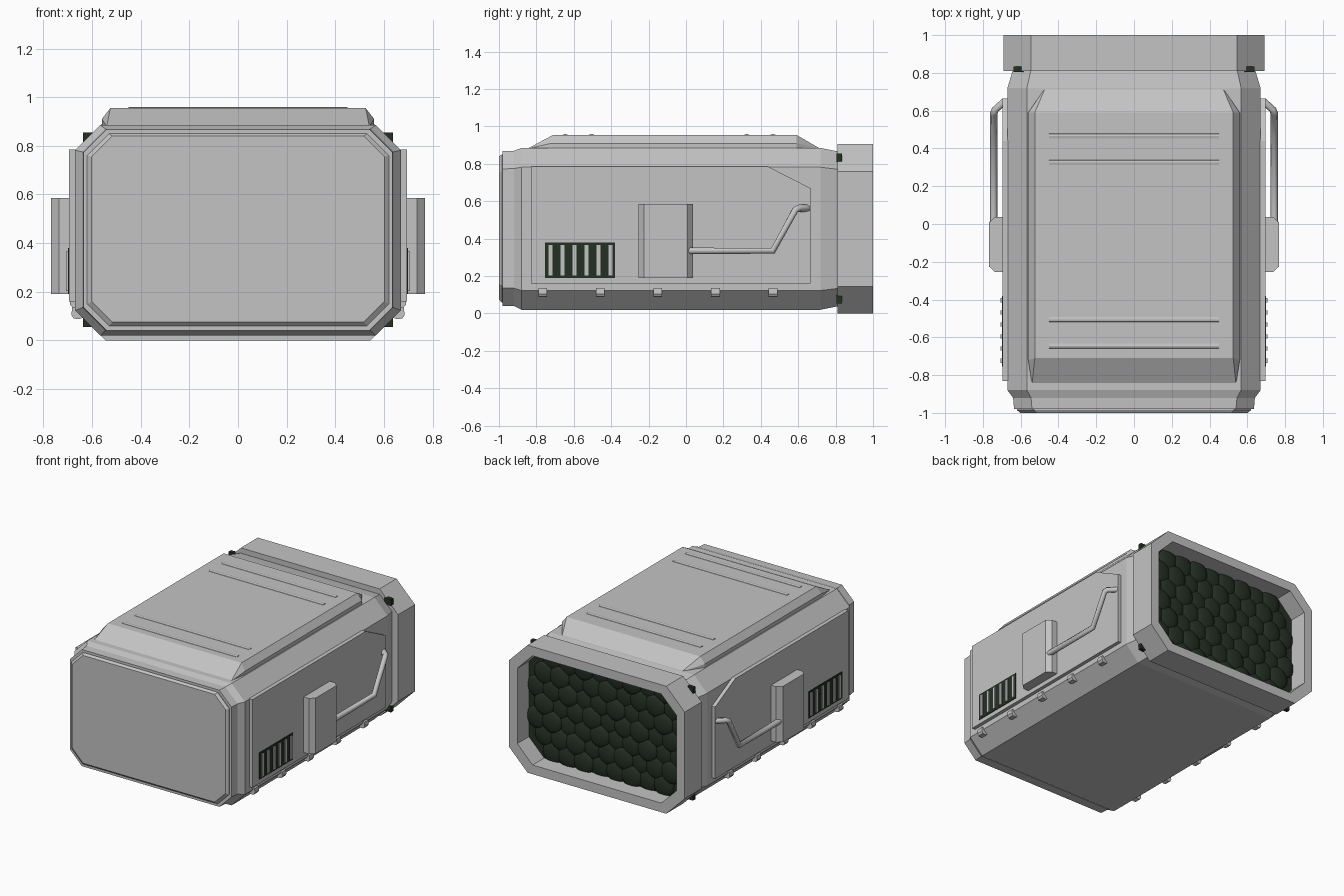
import bpy, bmesh
from mathutils import Vector, Matrix

cube = bpy.data.objects.get("Cube")
if cube:
    bpy.data.objects.remove(cube, do_unlink=True)


def material(name, colour):
    m = bpy.data.materials.new(name)
    m.use_nodes = True
    m.diffuse_color = (*colour, 1)
    m.node_tree.nodes["Principled BSDF"].inputs["Base Color"].default_value = (*colour, 1)
    return m


GREY = material("light grey metal", (0.55, 0.55, 0.55))
DARK = material("dark green", (0.018, 0.03, 0.018))


def finish(name, bm, mat):
    bmesh.ops.recalc_face_normals(bm, faces=bm.faces)
    mesh = bpy.data.meshes.new(name)
    bm.to_mesh(mesh)
    bm.free()
    mesh.materials.append(mat)
    obj = bpy.data.objects.new(name, mesh)
    bpy.context.collection.objects.link(obj)
    return obj


def loft(name, rings, mat=GREY):
    """Bridge matching rings of points and cap both ends."""
    bm = bmesh.new()
    loops = [[bm.verts.new(p) for p in ring] for ring in rings]
    for a, b in zip(loops, loops[1:]):
        for i in range(len(a)):
            j = (i + 1) % len(a)
            bm.faces.new((a[i], a[j], b[j], b[i]))
    bm.faces.new(loops[0])
    bm.faces.new(loops[-1])
    return finish(name, bm, mat)


def octagon(y, w, z0, z1, c):
    """Chamfered rectangle facing along y."""
    pts = [(w, z0 + c), (w, z1 - c), (w - c, z1), (c - w, z1),
           (-w, z1 - c), (-w, z0 + c), (c - w, z0), (w - c, z0)]
    return [(x, y, z) for x, z in pts]


def box(name, lo, hi, mat=GREY):
    rings = [[(lo[0], y, z) for y, z in ((lo[1], lo[2]), (hi[1], lo[2]), (hi[1], hi[2]), (lo[1], hi[2]))]]
    rings.append([(hi[0], y, z) for _, y, z in rings[0]])
    return loft(name, rings, mat)


# Main shell with stepped front and tapered rear
loft("body", [octagon(*r) for r in (
    (-0.98, 0.635, 0.04, 0.868, 0.095),
    (-0.92, 0.64, 0.04, 0.87, 0.095),
    (-0.88, 0.67, 0.02, 0.885, 0.103),
    (0.72, 0.67, 0.02, 0.885, 0.103),
    (0.82, 0.64, 0.04, 0.865, 0.095))])

# Front plate
loft("front_plate", [octagon(-0.975, 0.62, 0.06, 0.85, 0.09),
                     octagon(-0.985, 0.62, 0.06, 0.85, 0.09),
                     octagon(-1.0, 0.602, 0.075, 0.84, 0.085)])

# Rear collar with a recess
loft("rear_collar", [octagon(0.81, 0.69, 0, 0.905, 0.145),
                     octagon(1.0, 0.69, 0, 0.905, 0.145),
                     octagon(1.0, 0.625, 0.065, 0.84, 0.12),
                     octagon(0.85, 0.625, 0.065, 0.84, 0.12)])

# Bumpy dark filling in the recess
loft("rear_core", [octagon(0.84, 0.63, 0.06, 0.845, 0.12),
                   octagon(0.87, 0.63, 0.06, 0.845, 0.12)], DARK)
bm = bmesh.new()
for row in range(-3, 4):
    for col in range(-5, 6):
        x, z = (col + 0.5 * (row % 2)) * 0.125, row * 0.11
        if abs(x) < 0.6 and abs(x) + abs(z) < 0.86:
            place = Matrix.Translation((x, 0.865 + 0.006 * ((row + 2 * col) % 3), 0.4525 + z))
            bmesh.ops.create_uvsphere(bm, u_segments=14, v_segments=8, radius=0.08,
                                      matrix=place @ Matrix.Diagonal((1, 0.3, 1, 1)))
for f in bm.faces:
    f.smooth = True
finish("rear_core_bumps", bm, DARK)

# Raised roof hatch
bm = bmesh.new()
for s in (1, -1):
    for p in ((0.54, -0.85, 0.88), (0.56, -0.72, 0.88), (0.56, 0.59, 0.88), (0.47, 0.72, 0.88),
              (0.56, -0.72, 0.91), (0.56, 0.59, 0.91), (0.525, -0.71, 0.955), (0.525, 0.59, 0.955)):
        bm.verts.new((s * p[0], p[1], p[2]))
bmesh.ops.convex_hull(bm, input=bm.verts)
bmesh.ops.dissolve_limit(bm, angle_limit=0.02, verts=bm.verts, edges=bm.edges)
finish("roof_hatch", bm, GREY)

# Thin ribs across the roof
for i, y in enumerate((-0.645, -0.505, 0.325, 0.465)):
    profile = [(-0.016, 0.95), (-0.012, 0.957), (0, 0.96), (0.012, 0.957), (0.016, 0.95)]
    loft(f"roof_rib_{i + 1}", [[(x, y + dy, z) for dy, z in profile] for x in (-0.45, 0.45)])


def handle(name, s):
    curve = bpy.data.curves.new(name, "CURVE")
    curve.dimensions = "3D"
    curve.bevel_depth = 0.02
    curve.bevel_resolution = 1
    curve.use_fill_caps = True
    spline = curve.splines.new("POLY")
    path = ((0.743, 0.0, 0.335), (0.743, 0.465, 0.335), (0.743, 0.585, 0.555),
            (0.735, 0.605, 0.563), (0.685, 0.65, 0.563))
    spline.points.add(len(path) - 1)
    for point, (x, y, z) in zip(spline.points, path):
        point.co = (s * x, y, z, 1)
    temp = bpy.data.objects.new(name + "_path", curve)
    bpy.context.collection.objects.link(temp)
    mesh = bpy.data.meshes.new_from_object(temp.evaluated_get(bpy.context.evaluated_depsgraph_get()))
    bpy.data.objects.remove(temp, do_unlink=True)
    mesh.materials.clear()
    mesh.materials.append(GREY)
    bpy.context.collection.objects.link(bpy.data.objects.new(name, mesh))


for side, s in (("left", 1), ("right", -1)):
    # Side panel with a cut upper rear corner
    outline = [(-0.83, 0.16), (0.665, 0.16), (0.665, 0.67), (0.44, 0.785), (-0.83, 0.785)]
    loft(f"{side}_panel", [[(s * x, y, z) for y, z in outline] for x in (0.66, 0.695)])

    # Bevelled block that carries the handle
    plan = [(0.68, -0.255), (0.735, -0.255), (0.768, -0.225), (0.768, 0.008), (0.735, 0.038), (0.68, 0.038)]
    loft(f"{side}_handle_block", [[(s * x, y, z) for x, y in plan] for z in (0.19, 0.585)])
    handle(f"{side}_handle", s)

    # Vent: dark plate with upright slats
    box(f"{side}_vent", (s * 0.69, -0.755, 0.19), (s * 0.699, -0.38, 0.38), DARK)
    for i in range(6):
        y = -0.724 + 0.064 * i
        box(f"{side}_vent_slat_{i + 1}", (s * 0.69, y - 0.011, 0.203), (s * 0.707, y + 0.011, 0.365))

    # Small lugs along the lower edge
    lug = [(0.62, 0.1), (0.655, 0.087), (0.676, 0.09), (0.685, 0.105), (0.682, 0.135), (0.65, 0.138)]
    for i in range(5):
        y = -0.765 + 0.3075 * i
        loft(f"{side}_lug_{i + 1}", [[(s * x, y + d, z) for x, z in lug] for d in (-0.023, 0.023)])

    # Dark clips at the collar corners
    for level, z in (("upper", 0.832), ("lower", 0.077)):
        box(f"{side}_{level}_clip", (s * 0.585, 0.805, z - 0.023), (s * 0.638, 0.833, z + 0.023), DARK)
